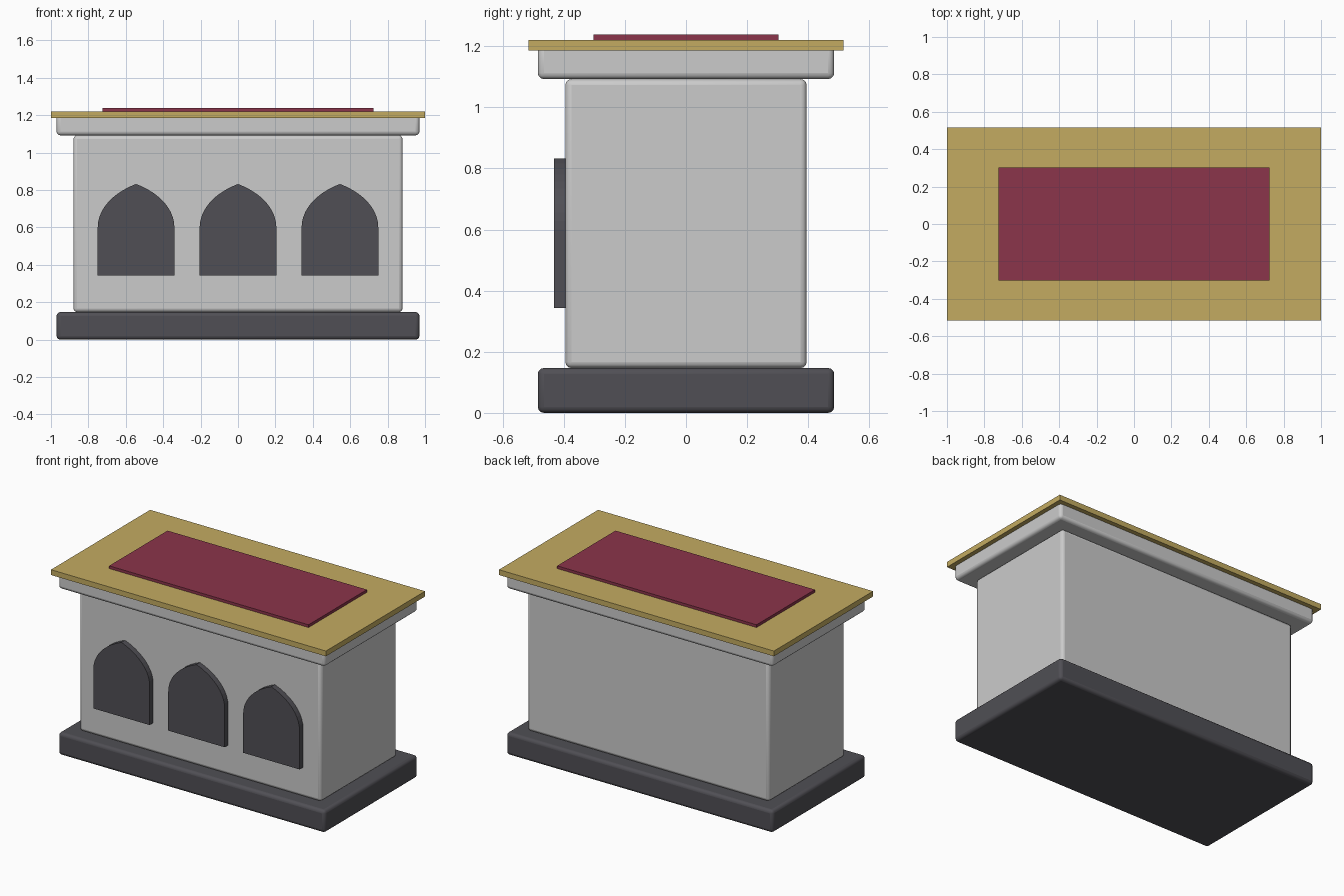
import bpy, bmesh, math

if "Cube" in bpy.data.objects:
    bpy.data.objects.remove(bpy.data.objects["Cube"])


def material(name, rgb):
    m = bpy.data.materials.new(name)
    m.diffuse_color = (*rgb, 1)
    m.use_nodes = True
    m.node_tree.nodes["Principled BSDF"].inputs["Base Color"].default_value = m.diffuse_color
    return m


DARK = material("dark_stone", (0.08, 0.078, 0.09))
GOLD = material("gold", (0.55, 0.41, 0.12))
RED = material("red_cloth", (0.26, 0.035, 0.07))


def finish(name, bm, mat=None):
    bmesh.ops.recalc_face_normals(bm, faces=bm.faces)
    me = bpy.data.meshes.new(name)
    bm.to_mesh(me)
    bm.free()
    ob = bpy.data.objects.new(name, me)
    bpy.context.collection.objects.link(ob)
    if mat:
        me.materials.append(mat)
    return ob


def block(name, hx, hy, z0, z1, mat=None, bevel=0):
    """Centred box with half sizes hx, hy between heights z0 and z1."""
    bm = bmesh.new()
    bmesh.ops.create_cube(bm, size=1)
    for v in bm.verts:
        v.co = (v.co.x * 2 * hx, v.co.y * 2 * hy, z0 + (v.co.z + 0.5) * (z1 - z0))
    ob = finish(name, bm, mat)
    if bevel:
        mod = ob.modifiers.new("rounded_edges", "BEVEL")
        mod.width = bevel
        mod.segments = 3
        bpy.context.view_layer.objects.active = ob
        ob.select_set(True)
        bpy.ops.object.shade_smooth_by_angle(angle=math.radians(35))
        ob.select_set(False)
    return ob


def arch_panel(name, cx, w=0.205, sill=0.343, spring=0.60, apex=0.832,
               front=-0.432, back=-0.385, steps=10):
    """Pointed arch panel standing proud of the front face."""
    rise = (apex - spring) / math.sin(math.pi / 3)
    right = []
    for i in range(steps + 1):
        t = math.pi / 3 * i / steps
        right.append((2 * w * math.cos(t) - w, spring + rise * math.sin(t)))
    left = [(-x, z) for x, z in reversed(right[:-1])]
    outline = [(w, sill)] + right + left + [(-w, sill)]
    bm = bmesh.new()
    face = bm.faces.new([bm.verts.new((cx + x, front, z)) for x, z in outline])
    ext = bmesh.ops.extrude_face_region(bm, geom=[face], use_keep_orig=True)
    for v in ext["geom"]:
        if isinstance(v, bmesh.types.BMVert):
            v.co.y = back
    return finish(name, bm, DARK)


# Stone body
block("plinth", 0.97, 0.485, 0.0, 0.147, DARK, 0.02)
block("body", 0.88, 0.395, 0.147, 1.092, None, 0.02)
block("cornice", 0.97, 0.485, 1.092, 1.206, None, 0.02)

# Top slab and cloth
block("top_slab", 1.0, 0.515, 1.185, 1.22, GOLD)
block("altar_cloth", 0.725, 0.303, 1.215, 1.238, RED)

# Front arches
for label, x in (("left", -0.545), ("middle", 0.0), ("right", 0.545)):
    arch_panel(label + "_arch", x)
